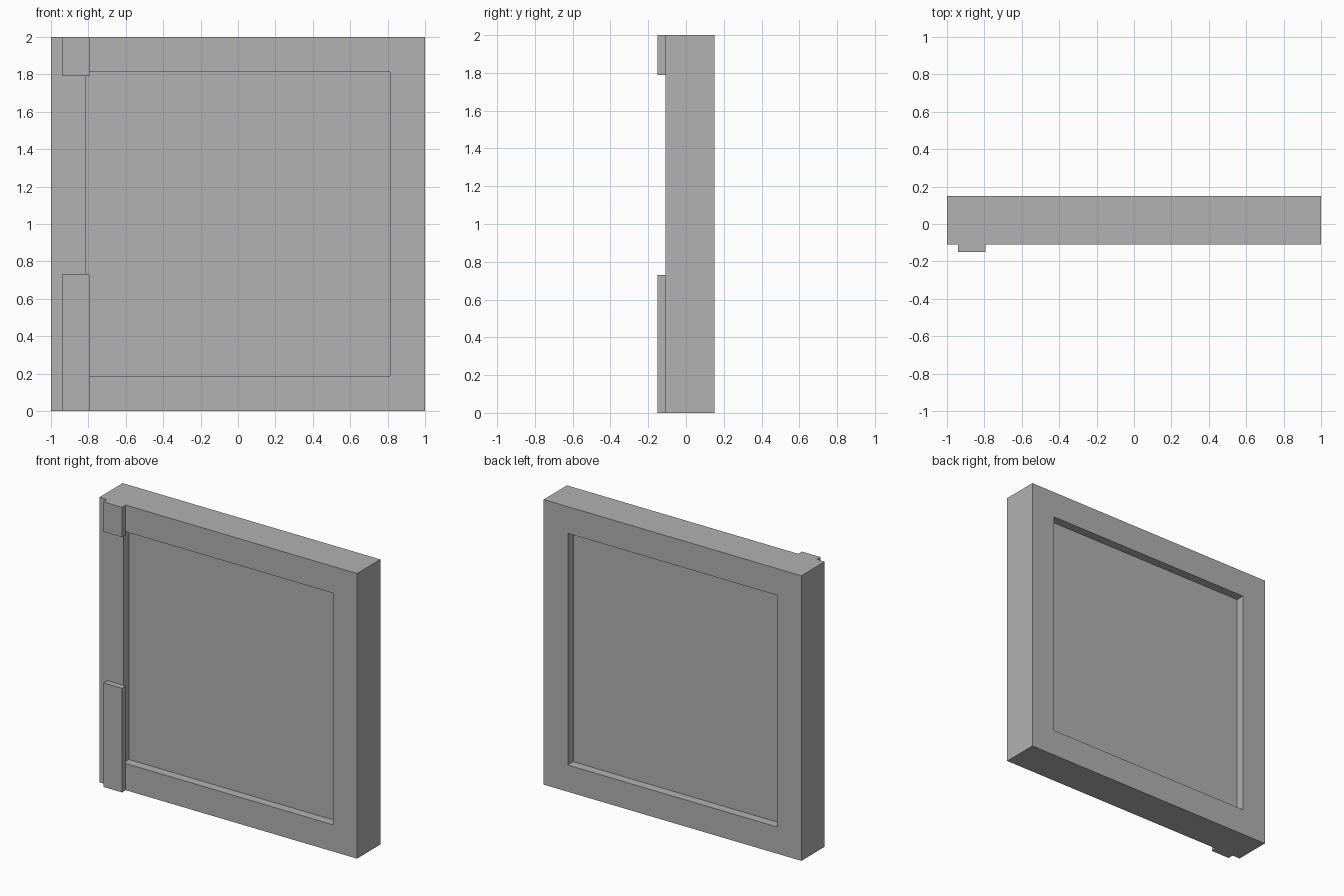
import bpy, bmesh

if "Cube" in bpy.data.objects:
    bpy.data.objects.remove(bpy.data.objects["Cube"])

grey = bpy.data.materials.new("mid_grey")
grey.diffuse_color = (0.445, 0.445, 0.445, 1)
grey.use_nodes = True
grey.node_tree.nodes["Principled BSDF"].inputs["Base Color"].default_value = grey.diffuse_color


def box_bmesh(x0, x1, y0, y1, z0, z1):
    bm = bmesh.new()
    bmesh.ops.create_cube(bm, size=1)
    for v in bm.verts:
        v.co = (x1 if v.co.x > 0 else x0,
                y1 if v.co.y > 0 else y0,
                z1 if v.co.z > 0 else z0)
    return bm


def finish(bm, name):
    bmesh.ops.recalc_face_normals(bm, faces=bm.faces)
    me = bpy.data.meshes.new(name)
    bm.to_mesh(me)
    bm.free()
    me.materials.append(grey)
    ob = bpy.data.objects.new(name, me)
    bpy.context.collection.objects.link(ob)
    return ob


# Square slab with a sunken panel on the front and on the back
FRONT, BACK, BORDER, RECESS = -0.109, 0.15, 0.265, 0.061
bm = box_bmesh(-1, 1, FRONT, BACK, 0, 2)
bm.normal_update()
for side in (-1, 1):
    face = next(f for f in bm.faces if f.normal.y * side > 0.9)
    bmesh.ops.inset_region(bm, faces=[face], thickness=BORDER)
    ext = bmesh.ops.extrude_discrete_faces(bm, faces=[face])["faces"][0]
    bmesh.ops.translate(bm, verts=ext.verts, vec=(0, -side * RECESS, 0))
    bm.normal_update()
finish(bm, "framed_panel")

# Two thin strips on the front left border
for name, z0, z1 in (("lower_strip", 0, 0.73), ("upper_strip", 1.79, 2)):
    finish(box_bmesh(-0.94, -0.795, -0.15, FRONT, z0, z1), name)
